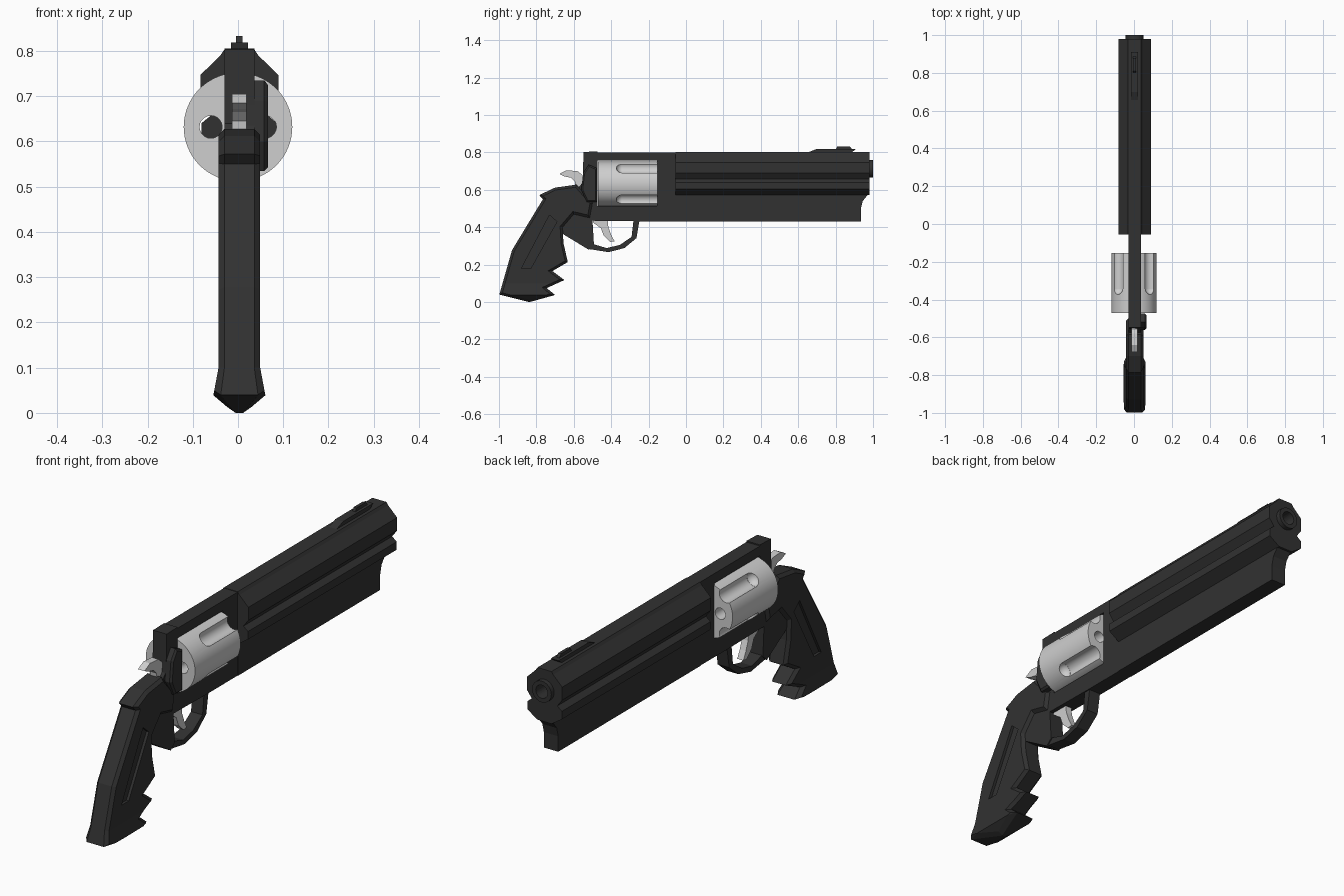
import bpy, bmesh, math
from mathutils import Matrix, Vector

if "Cube" in bpy.data.objects:
    bpy.data.objects.remove(bpy.data.objects["Cube"])


def material(name, v):
    m = bpy.data.materials.new(name)
    m.diffuse_color = (v, v, v, 1)
    m.use_nodes = True
    m.node_tree.nodes["Principled BSDF"].inputs["Base Color"].default_value = m.diffuse_color
    return m


BLACK = material("black steel", 0.031)
SILVER = material("silver steel", 0.62)


def finish(name, bm, mat):
    bmesh.ops.recalc_face_normals(bm, faces=bm.faces)
    me = bpy.data.meshes.new(name)
    bm.to_mesh(me)
    bm.free()
    me.materials.append(mat)
    ob = bpy.data.objects.new(name, me)
    bpy.context.collection.objects.link(ob)
    return ob


def prism_mesh(points, lo, hi, axis="x", bevel=0.0):
    """Extrude a (y,z) profile along x, or an (x,z) profile along y."""
    bm = bmesh.new()
    at = (lambda a, b: (lo, a, b)) if axis == "x" else (lambda a, b: (a, lo, b))
    face = bm.faces.new([bm.verts.new(at(a, b)) for a, b in points])
    ext = bmesh.ops.extrude_face_region(bm, geom=[face], use_keep_orig=True)
    new = [v for v in ext["geom"] if isinstance(v, bmesh.types.BMVert)]
    shift = Vector((hi - lo, 0, 0)) if axis == "x" else Vector((0, hi - lo, 0))
    bmesh.ops.translate(bm, verts=new, vec=shift)
    bmesh.ops.recalc_face_normals(bm, faces=bm.faces)
    if bevel:
        rims = [e for e in bm.edges if abs((e.verts[0].co - e.verts[1].co).dot(shift)) < 1e-7]
        bmesh.ops.bevel(bm, geom=rims, offset=bevel, segments=1, affect="EDGES", clamp_overlap=True)
    return bm


def prism(name, points, lo, hi, mat=BLACK, axis="x", bevel=0.0):
    return finish(name, prism_mesh(points, lo, hi, axis, bevel), mat)


def rod(name, r, y0, y1, x, z, mat=BLACK, sides=48):
    bm = bmesh.new()
    rot = Matrix.Translation((x, (y0 + y1) / 2, z)) @ Matrix.Rotation(math.pi / 2, 4, "X")
    bmesh.ops.create_cone(bm, cap_ends=True, segments=sides, radius1=r, radius2=r,
                          depth=y1 - y0, matrix=rot)
    return finish(name, bm, mat)


def cut(ob, cutters):
    bpy.context.view_layer.objects.active = ob
    for c in cutters:
        c.hide_render = True
        m = ob.modifiers.new("cut", "BOOLEAN")
        m.operation, m.solver, m.object = "DIFFERENCE", "EXACT", c
        bpy.ops.object.modifier_apply(modifier=m.name)
    for c in cutters:
        bpy.data.objects.remove(c)


def smooth(ob, angle=35):
    bpy.ops.object.select_all(action="DESELECT")
    ob.select_set(True)
    bpy.context.view_layer.objects.active = ob
    bpy.ops.object.shade_smooth_by_angle(angle=math.radians(angle))


X = 0.003  # the frame sits a hair right of the drum

# Barrel shroud: upper bulge, waist and lower bulge
half = [(0.034, 0.802), (0.042, 0.79), (0.086, 0.747), (0.086, 0.69), (0.062, 0.658),
        (0.084, 0.64), (0.084, 0.605), (0.035, 0.572)]
section = [(X + a, b) for a, b in half] + [(X - a, b) for a, b in reversed(half)]
barrel = prism("barrel", section, -0.055, 0.98, axis="y")
muzzle = rod("muzzle_ring", 0.047, 0.95, 1.0, X, 0.712, sides=24)
for part in (barrel, muzzle):
    cut(part, [rod("bore", 0.029, 0.85, 1.05, X, 0.712, sides=24)])
smooth(muzzle)

# Lug under the barrel, with its scooped nose
prism("under_lug", [(-0.055, 0.432), (0.935, 0.432), (0.935, 0.50), (0.945, 0.54), (0.975, 0.578),
                    (0.975, 0.64), (-0.055, 0.64)], X - 0.035, X + 0.035)

# Frame around the drum
prism("upper_frame", [(-0.48, 0.80), (-0.48, 0.757), (-0.155, 0.757), (-0.155, 0.51),
                      (-0.05, 0.51), (-0.05, 0.80)], X - 0.033, X + 0.033)
prism("lower_frame", [(-0.05, 0.432), (-0.05, 0.513), (-0.472, 0.513), (-0.472, 0.805),
                      (-0.548, 0.803), (-0.552, 0.64), (-0.585, 0.60), (-0.70, 0.55),
                      (-0.70, 0.40), (-0.66, 0.365), (-0.52, 0.28), (-0.492, 0.305),
                      (-0.50, 0.435), (-0.25, 0.432)], X - 0.033, X + 0.033)
prism("recoil_plate", [(-0.475, 0.715), (-0.52, 0.735), (-0.55, 0.69), (-0.56, 0.60),
                       (-0.53, 0.535), (-0.475, 0.535)], 0.0, 0.066, bevel=0.008)

# Trigger guard
prism("trigger_guard", [(-0.249, 0.435), (-0.265, 0.342), (-0.329, 0.289), (-0.414, 0.267),
                        (-0.516, 0.283), (-0.495, 0.31), (-0.425, 0.289), (-0.355, 0.305),
                        (-0.291, 0.348), (-0.281, 0.435)], X - 0.028, X + 0.028)

# Fluted drum with four chambers
drum = rod("drum", 0.12, -0.47, -0.153, 0, 0.632, SILVER, 64)
cutters = []
for i in range(4):
    a = i * math.pi / 2
    cutters.append(rod("chamber", 0.025, -0.6, 0, 0.06 * math.cos(a), 0.632 + 0.06 * math.sin(a), sides=20))
    a += math.pi / 4
    cx, cz = 0.126 * math.cos(a), 0.632 + 0.126 * math.sin(a)
    flute = rod("flute", 0.034, -0.345, 0, cx, cz, sides=24)
    bm = bmesh.new()  # rounded rear end of the flute
    bmesh.ops.create_uvsphere(bm, u_segments=24, v_segments=12, radius=0.0338,
                              matrix=Matrix.Translation((cx, -0.34, cz)))
    cutters += [flute, finish("flute_end", bm, SILVER)]
cut(drum, cutters)
drum.data.materials.clear()
drum.data.materials.append(SILVER)
for p in drum.data.polygons:
    p.material_index = 0
smooth(drum)

# Hammer and trigger
prism("hammer", [(-0.677, 0.685), (-0.64, 0.705), (-0.58, 0.70), (-0.555, 0.68), (-0.54, 0.62),
                 (-0.59, 0.61), (-0.595, 0.645), (-0.615, 0.665), (-0.65, 0.672)],
      X - 0.016, X + 0.016, SILVER)
prism("trigger", [(-0.497, 0.45), (-0.42, 0.45), (-0.415, 0.40), (-0.40, 0.36), (-0.382, 0.325),
                  (-0.405, 0.322), (-0.44, 0.355), (-0.455, 0.395), (-0.497, 0.425)],
      X - 0.015, X + 0.015, SILVER)

# Grip with finger teeth and a flared foot
profile = [(-0.785, 0.572), (-0.70, 0.612), (-0.585, 0.628), (-0.50, 0.53), (-0.515, 0.45), (-0.60, 0.47),
           (-0.66, 0.40), (-0.655, 0.315), (-0.632, 0.214), (-0.714, 0.166), (-0.65, 0.118),
           (-0.745, 0.075), (-0.70, 0.038), (-0.837, 0.0), (-0.998, 0.04), (-0.93, 0.278),
           (-0.765, 0.55)]
bm = prism_mesh(profile, -0.046, 0.046, bevel=0.013)
for z in (0.1, 0.039):
    bmesh.ops.bisect_plane(bm, geom=bm.verts[:] + bm.edges[:] + bm.faces[:],
                           plane_co=(0, 0, z), plane_no=(0, 0, 1))
for v in bm.verts:
    z = v.co.z
    if z < 0.039:
        v.co.x *= 0.25 + 1.0 * max(z, 0) / 0.039
    elif z < 0.1:
        v.co.x *= 1 + 0.25 * (0.1 - z) / 0.061
    v.co.x += X
grip = finish("grip", bm, BLACK)

# Sunken wedge on both grip sides
wedge = [(-0.73, 0.465), (-0.69, 0.43), (-0.83, 0.18), (-0.88, 0.18)]
cut(grip, [prism("wedge_cut", wedge, *sorted((X + s * 0.034, X + s * 0.1))) for s in (-1, 1)])

# Front sight: ramp and blade
prism("sight_ramp", [(0.65, 0.80), (0.70, 0.819), (0.91, 0.819), (0.885, 0.80)], X - 0.019, X + 0.019)
prism("sight_blade", [(0.80, 0.815), (0.81, 0.833), (0.875, 0.833), (0.89, 0.815)], X - 0.007, X + 0.007)
